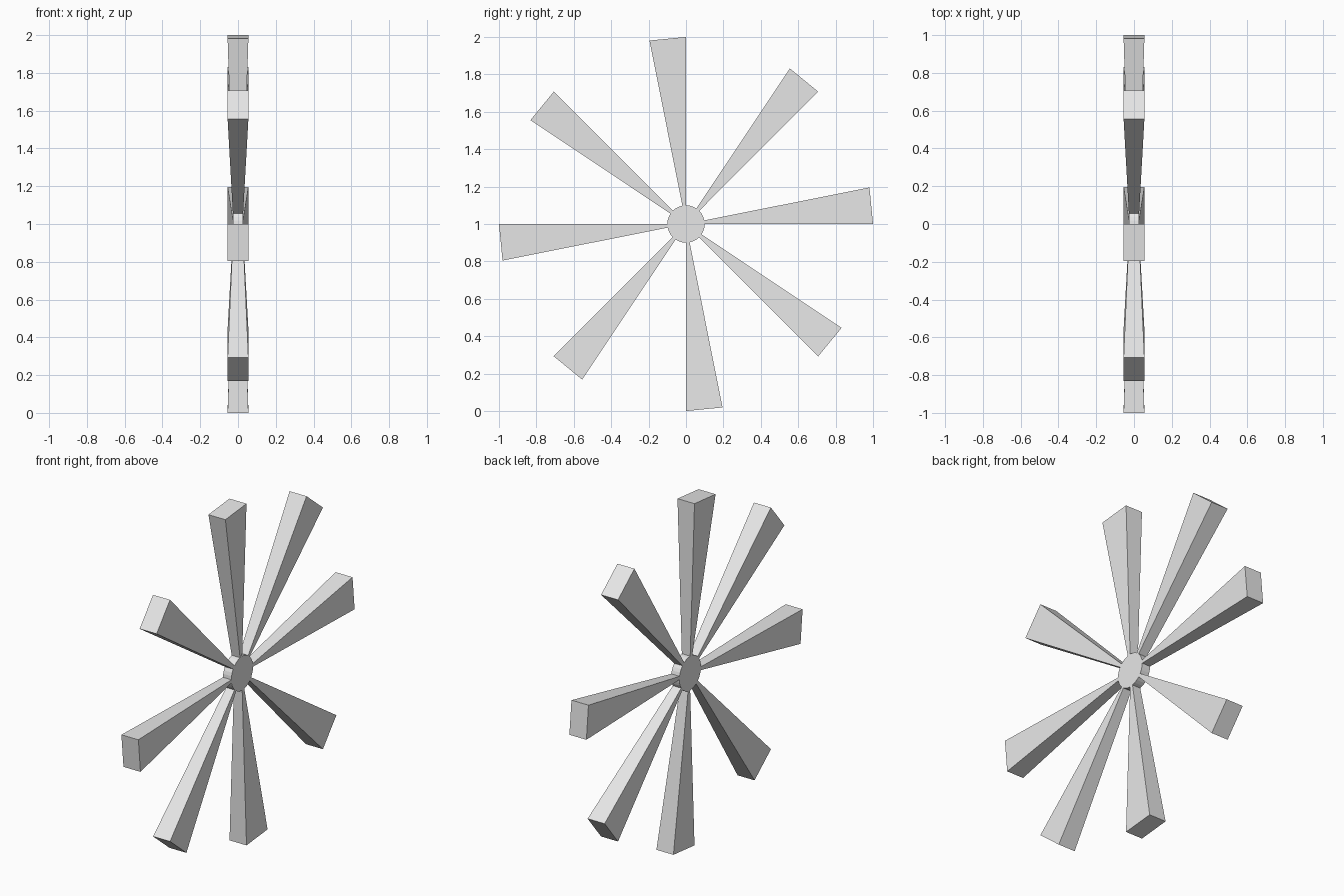
import bpy, bmesh
from math import radians, sin, cos
from mathutils import Matrix

if "Cube" in bpy.data.objects:
    bpy.data.objects.remove(bpy.data.objects["Cube"], do_unlink=True)

SIDES = 32
STEP = 360 / SIDES
BLADES = 8
HUB_R, HUB_HALF = 0.1, 0.027
TIP_R, TIP_HALF = 1.0, 0.055

grey = bpy.data.materials.new("light_grey")
grey.use_nodes = True
grey.diffuse_color = (0.8, 0.8, 0.8, 1)
grey.node_tree.nodes["Principled BSDF"].inputs["Base Color"].default_value = (0.8, 0.8, 0.8, 1)


def finish(bm, name):
    """Turn a bmesh into a flat-shaded grey object raised to the wheel centre."""
    bmesh.ops.recalc_face_normals(bm, faces=bm.faces)
    mesh = bpy.data.meshes.new(name)
    bm.to_mesh(mesh)
    bm.free()
    mesh.materials.append(grey)
    obj = bpy.data.objects.new(name, mesh)
    obj.location.z = 1
    bpy.context.collection.objects.link(obj)
    return obj


def ring(bm, radius, half, start):
    """Rectangle spanning one side of the hub polygon at a given radius."""
    corners = [(-half, 0), (half, 0), (half, STEP), (-half, STEP)]
    return [bm.verts.new((x, radius * cos(radians(start + a)), radius * sin(radians(start + a))))
            for x, a in corners]


# Thin hub disc with its axis along x
bm = bmesh.new()
bmesh.ops.create_cone(bm, cap_ends=True, segments=SIDES, radius1=HUB_R, radius2=HUB_R,
                      depth=2 * HUB_HALF, matrix=Matrix.Rotation(radians(90), 4, 'Y'))
finish(bm, "hub")

# Blades flaring outward from every fourth side of the hub
for i in range(BLADES):
    bm = bmesh.new()
    start = i * 360 / BLADES
    root = ring(bm, HUB_R, HUB_HALF, start)
    tip = ring(bm, TIP_R, TIP_HALF, start)
    bm.faces.new(root)
    bm.faces.new(tip)
    for a in range(4):
        b = (a + 1) % 4
        bm.faces.new((root[a], root[b], tip[b], tip[a]))
    finish(bm, f"blade_{i + 1}")
